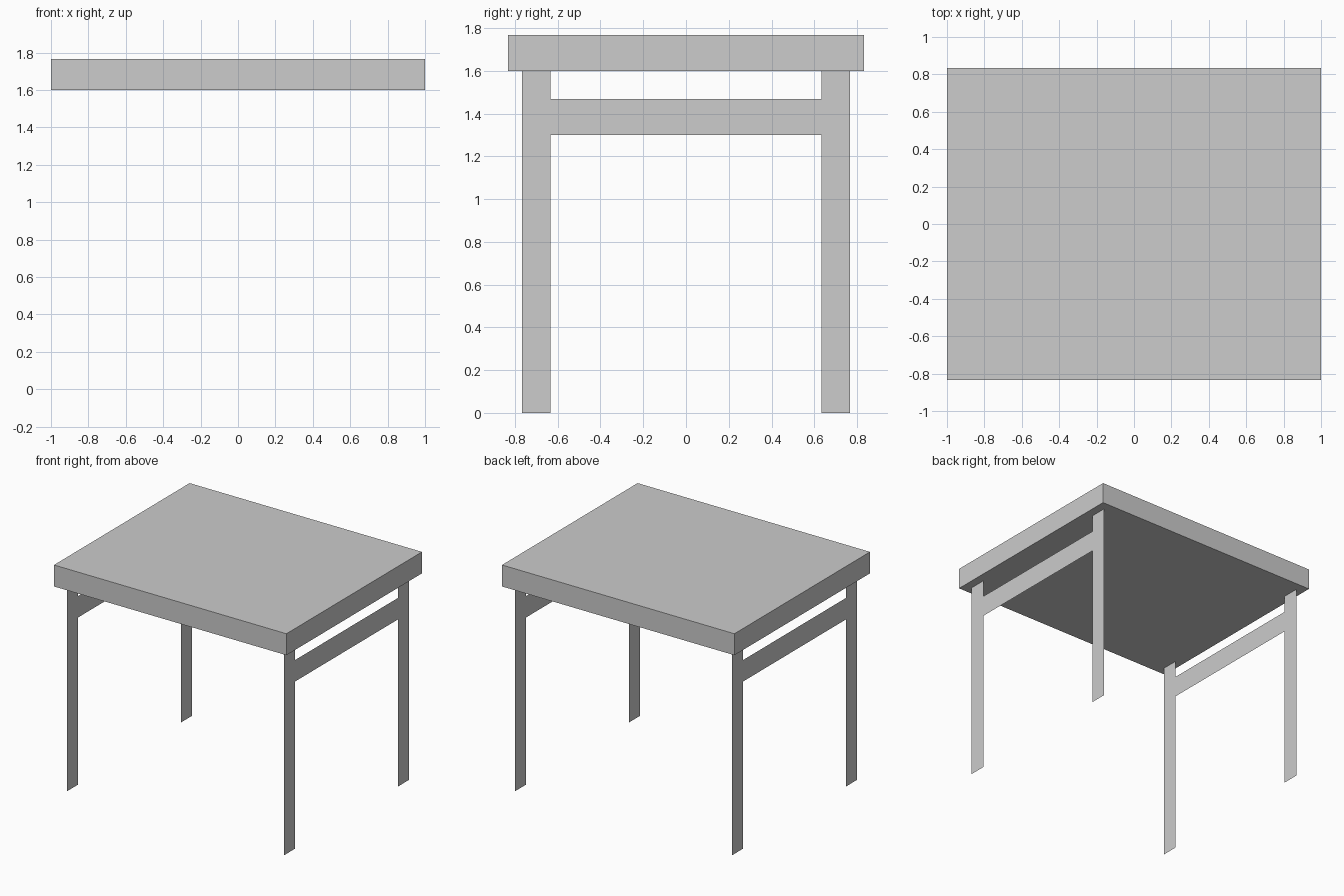
import bpy, bmesh

if "Cube" in bpy.data.objects:
    bpy.data.objects.remove(bpy.data.objects["Cube"])

grey = bpy.data.materials.new("light grey")
grey.diffuse_color = (0.604, 0.604, 0.604, 1)
grey.use_nodes = True
grey.node_tree.nodes["Principled BSDF"].inputs["Base Color"].default_value = grey.diffuse_color


def add_object(name, bm):
    mesh = bpy.data.meshes.new(name)
    bm.to_mesh(mesh)
    bm.free()
    mesh.materials.append(grey)
    obj = bpy.data.objects.new(name, mesh)
    bpy.context.collection.objects.link(obj)
    return obj


# Table top: a plain slab
LEG_TOP, TOP = 1.6, 1.767
bm = bmesh.new()
bmesh.ops.create_cube(bm, size=1)
bmesh.ops.scale(bm, vec=(2, 1.667, TOP - LEG_TOP), verts=bm.verts)
bmesh.ops.translate(bm, vec=(0, 0, (TOP + LEG_TOP) / 2), verts=bm.verts)
add_object("table_top", bm)

# Side frames: paper-thin sheets, two legs joined by a rail
OUT, IN = 0.767, 0.633
RAIL_LOW, RAIL_HIGH = 1.3, 1.467
half = [(IN, RAIL_LOW), (IN, 0), (OUT, 0), (OUT, LEG_TOP), (IN, LEG_TOP), (IN, RAIL_HIGH)]
outline = half + [(-y, z) for y, z in reversed(half)]
for name, x in (("left_leg_frame", -0.933), ("right_leg_frame", 0.933)):
    bm = bmesh.new()
    bm.faces.new([bm.verts.new((x, y, z)) for y, z in outline])
    bmesh.ops.recalc_face_normals(bm, faces=bm.faces)
    bm.normal_update()
    if bm.faces[:][0].normal.x * x < 0:
        bmesh.ops.reverse_faces(bm, faces=bm.faces)
    add_object(name, bm)
